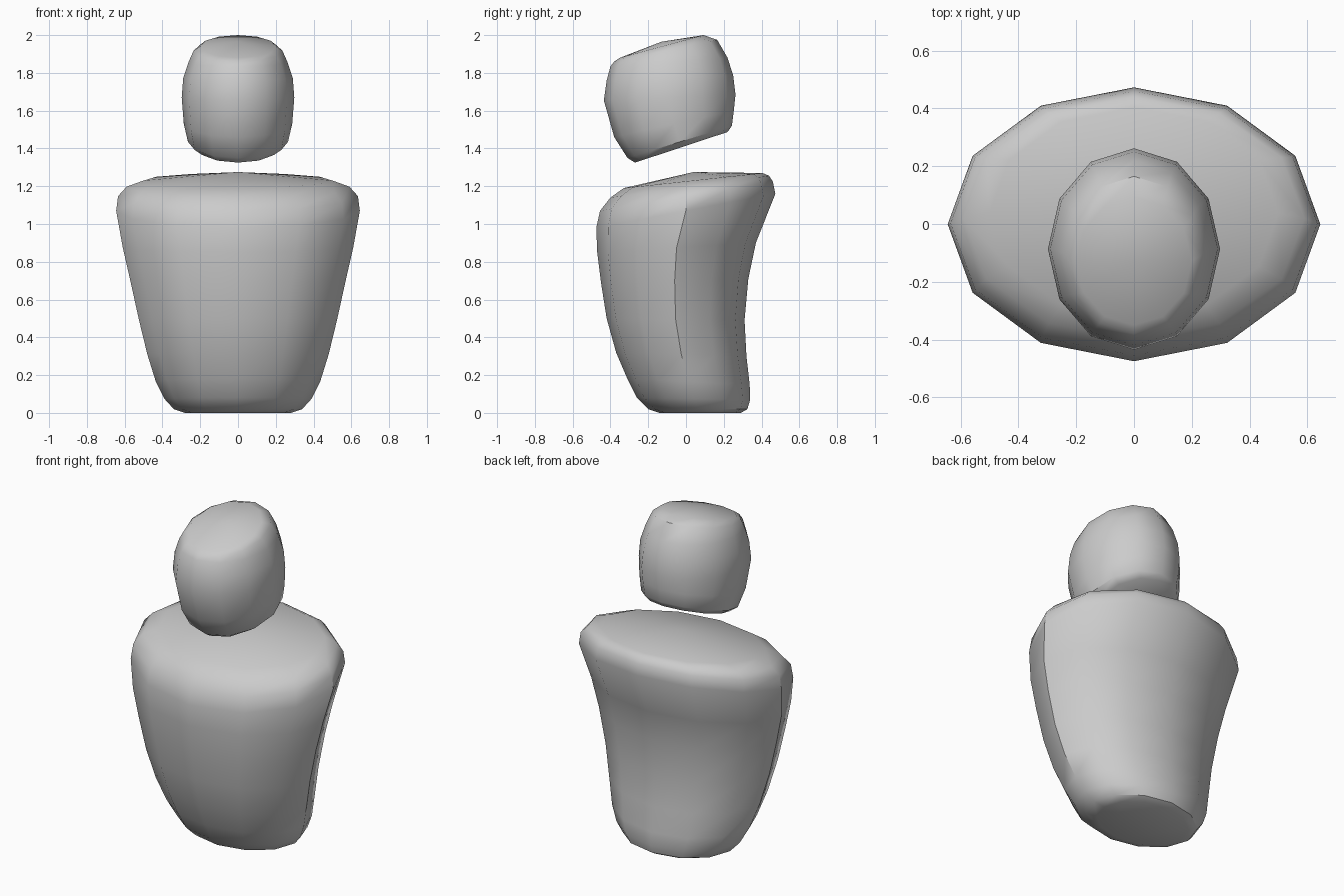
import bpy, bmesh, math

SIDES = 12


def loft(name, rings, top):
    """Loft tilted oval rings: (half width, front y, front z, back y, back z)."""
    bm = bmesh.new()
    loops = []
    for w, fy, fz, by, bz in rings:
        loop = []
        for i in range(SIDES):
            a = 2 * math.pi * i / SIDES
            t = (1 - math.cos(a)) / 2          # 0 at the front, 1 at the back
            loop.append(bm.verts.new((w * math.sin(a), fy + (by - fy) * t, fz + (bz - fz) * t)))
        loops.append(loop)
    for lo, hi in zip(loops, loops[1:]):
        for i in range(SIDES):
            j = (i + 1) % SIDES
            bm.faces.new((lo[i], lo[j], hi[j], hi[i]))
    # flat bottom, slightly domed fan on top
    bm.faces.new(loops[0][::-1])
    tip = bm.verts.new((0, *top))
    for i in range(SIDES):
        bm.faces.new((loops[-1][i], loops[-1][(i + 1) % SIDES], tip))
    bmesh.ops.recalc_face_normals(bm, faces=bm.faces)
    mesh = bpy.data.meshes.new(name)
    bm.to_mesh(mesh)
    bm.free()
    obj = bpy.data.objects.new(name, mesh)
    bpy.context.collection.objects.link(obj)
    bpy.ops.object.select_all(action='DESELECT')
    obj.select_set(True)
    bpy.context.view_layer.objects.active = obj
    bpy.ops.object.shade_smooth_by_angle(angle=math.radians(38))
    return obj


# torso: tapered, hollow-backed, with a sloping shoulder plane
loft("torso", [
    (0.28, -0.14, 0.00, 0.29, 0.00),
    (0.34, -0.20, 0.02, 0.325, 0.02),
    (0.39, -0.26, 0.08, 0.34, 0.07),
    (0.435, -0.31, 0.18, 0.337, 0.15),
    (0.48, -0.37, 0.32, 0.32, 0.30),
    (0.525, -0.42, 0.50, 0.31, 0.49),
    (0.57, -0.45, 0.69, 0.33, 0.71),
    (0.61, -0.47, 0.85, 0.37, 0.90),
    (0.645, -0.475, 0.98, 0.473, 1.16),
    (0.635, -0.455, 1.07, 0.46, 1.225),
    (0.59, -0.40, 1.14, 0.44, 1.255),
    (0.50, -0.33, 1.19, 0.405, 1.27),
], (0.04, 1.275))

# head: rounded block, tilted forward
loft("head", [
    (0.22, -0.27, 1.325, 0.22, 1.487),
    (0.265, -0.31, 1.35, 0.243, 1.52),
    (0.287, -0.38, 1.46, 0.253, 1.60),
    (0.298, -0.435, 1.655, 0.262, 1.685),
    (0.29, -0.42, 1.76, 0.25, 1.785),
    (0.262, -0.40, 1.835, 0.22, 1.88),
    (0.235, -0.38, 1.86, 0.165, 1.975),
    (0.20, -0.35, 1.88, 0.093, 2.00),
], (-0.13, 1.965))
